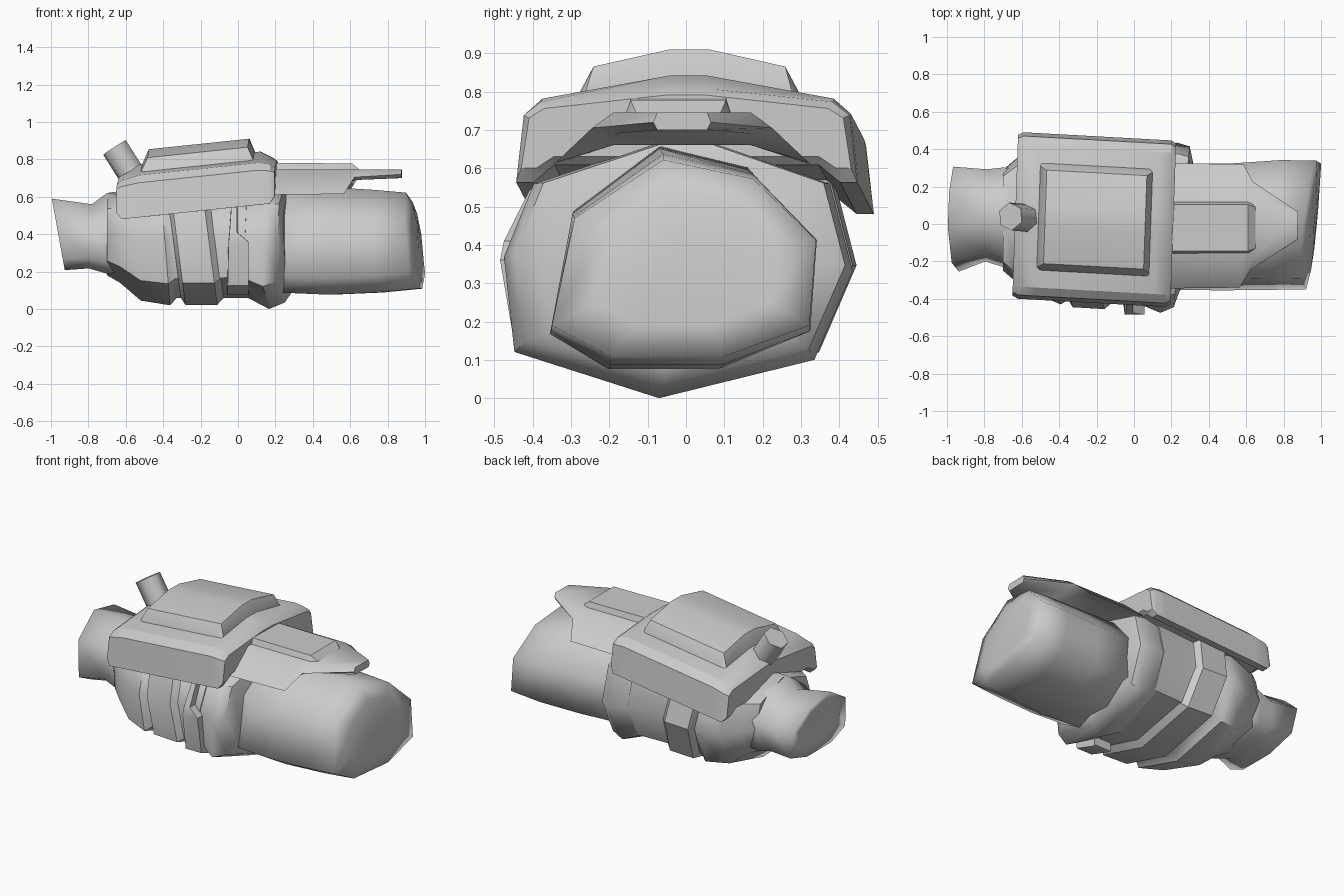
import bpy, bmesh, math
from mathutils import Vector

if "Cube" in bpy.data.objects:
    bpy.data.objects.remove(bpy.data.objects["Cube"])

grey = bpy.data.materials.new("light_grey")
grey.diffuse_color = (0.6, 0.6, 0.6, 1)
grey.use_nodes = True
grey.node_tree.nodes["Principled BSDF"].inputs["Base Color"].default_value = grey.diffuse_color

# Unit cross-sections (y, z): rounded sleeve and wide armour body
SLEEVE = [(-.17, 1), (.5, .81), (.97, .2), (.92, -.65), (.28, -.96), (-.56, -.96), (-1, -.65), (-.83, .42)]
BODY = [(.04, 1), (-.83, .62), (-1, .07), (-.94, -.65), (-.11, -1), (.78, -.71), (1, -.04), (.87, .62)]


def ring(prof, x, cy, cz, ry, rz, sz=0, sy=0):
    """Cross-section at x, leaning with height (sz) and depth (sy)."""
    return [Vector((x + sz * rz * v + sy * ry * u, cy + ry * u, cz + rz * v)) for u, v in prof]


def loft(name, rings, angle=30):
    """Skin a series of rings into one closed part."""
    bm = bmesh.new()
    vs = [[bm.verts.new(p) for p in r] for r in rings]
    n = len(vs[0])
    for a, b in zip(vs, vs[1:]):
        for i in range(n):
            j = (i + 1) % n
            bm.faces.new((a[i], a[j], b[j], b[i]))
    bm.faces.new(vs[0])
    bm.faces.new(vs[-1])
    bmesh.ops.recalc_face_normals(bm, faces=bm.faces)
    me = bpy.data.meshes.new(name)
    bm.to_mesh(me)
    bm.free()
    me.materials.append(grey)
    ob = bpy.data.objects.new(name, me)
    bpy.context.collection.objects.link(ob)
    bpy.ops.object.select_all(action='DESELECT')
    ob.select_set(True)
    bpy.context.view_layer.objects.active = ob
    bpy.ops.object.shade_smooth_by_angle(angle=math.radians(angle))
    return ob


# Front sleeve, softly shaded over its leaning, slightly domed end
loft("front_sleeve", [
    ring(SLEEVE, .15, -.01, .37, .34, .29, 0, .1),
    ring(SLEEVE, .50, -.01, .358, .345, .293, 0, .1),
    ring(SLEEVE, .75, 0, .357, .352, .28, -.06, .1),
    ring(SLEEVE, .94, 0, .36, .35, .262, -.13, .12),
    ring(SLEEVE, .96, 0, .365, .24, .18, -.10, .10),
    ring(SLEEVE, .968, 0, .37, .08, .06, -.08, .08)], 180)

# Rear sleeve with a flared, softly shaded end
loft("rear_sleeve", [
    ring(SLEEVE, -.60, .03, .40, .27, .21),
    ring(SLEEVE, -.70, .04, .40, .27, .22),
    ring(SLEEVE, -.79, .05, .385, .25, .175, .05),
    ring(SLEEVE, -.96, .03, .395, .285, .195, -.18),
    ring(SLEEVE, -.95, .03, .395, .18, .12, -.18),
    ring(SLEEVE, -.945, .03, .395, .06, .04, -.18)], 180)

# Main body shell with a groove ahead of the belt
loft("body", [
    ring(BODY, -.70, .02, .40, .27, .22),
    ring(BODY, -.63, .02, .385, .33, .245),
    ring(BODY, -.52, .01, .35, .385, .305),
    ring(BODY, -.39, 0, .35, .43, .33, -.08),
    ring(BODY, -.35, 0, .355, .405, .295, -.08),
    ring(BODY, -.10, -.01, .365, .415, .305),
    ring(BODY, .08, -.01, .37, .425, .31, 0, .1)], 50)

# Flared cuff where the body meets the front sleeve
loft("cuff", [
    ring(BODY, .05, -.01, .37, .41, .30, .04, .1),
    ring(BODY, .185, -.02, .345, .455, .345, .04, .1),
    ring(BODY, .255, -.015, .36, .43, .325, 0, .1),
    ring(BODY, .28, -.01, .365, .345, .28, -.03, .1)], 50)

# Slanted belt around the body
loft("belt", [
    ring(BODY, -.345, 0, .36, .41, .30, -.13),
    ring(BODY, -.325, 0, .36, .445, .338, -.13),
    ring(BODY, -.155, -.01, .36, .445, .338, -.13),
    ring(BODY, -.115, -.01, .36, .405, .30, -.13)], 35)

# Side tab on the body
loft("side_tab", [[Vector((xa, -.28, z)), Vector((xa + .005, y, z)), Vector((xb - .005, y, z)), Vector((xb, -.28, z))]
                  for z, xa, xb, y in ((.075, -.06, .06, -.30), (.125, -.06, .06, -.445),
                                       (.36, -.055, .06, -.485), (.41, -.05, .0, -.475),
                                       (.56, -.04, .0, -.40))], 30)


def tilt(points, x):
    """Place a (y, z) section on the tilted top shield."""
    return [Vector((x + .035 * y, y + .012 - .055 * x, z + .105 * (x - .2))) for y, z in points]


def mirrored(half):
    return half + [(-y, z) for y, z in reversed(half)]


# Large top shield with side skirts, its crown falling away at both ends
shield = mirrored([(.345, .61), (.40, .565), (.445, .565), (.425, .75), (.38, .79), (.05, .85)])
edge = mirrored([(.345, .61), (.40, .565), (.445, .565), (.425, .74), (.38, .775), (.05, .81)])
low = mirrored([(.345, .63), (.39, .60), (.43, .60), (.41, .73), (.37, .755), (.05, .79)])
loft("top_shield", [tilt(low, -.635), tilt(edge, -.605), tilt(shield, -.52),
                    tilt(shield, .12), tilt(edge, .185), tilt(low, .21)])

# Raised panel on the shield
panel = mirrored([(.29, .78), (.285, .815), (.25, .88), (.05, .925)])
panel_low = mirrored([(.29, .75), (.285, .80), (.27, .81), (.05, .85)])
loft("shield_panel", [tilt(panel_low, -.51), tilt(panel, -.475), tilt(panel, .06), tilt(panel_low, .09)])


def guard_section(x, w, zl, t, zt, zb):
    pts = [(-w, zl), (-t, zt), (t, zt), (w, zl), (t, zb), (-t, zb)]
    return [Vector((x + .03 * y, y - .01, z)) for y, z in pts]


# Pointed guard above the front sleeve, with its raised panel
loft("sleeve_guard", [
    guard_section(.15, .335, .61, .18, .745, .66),
    guard_section(.575, .33, .615, .18, .745, .66),
    guard_section(.63, .235, .705, .18, .745, .69),
    guard_section(.875, .075, .72, .065, .745, .70)], 50)
loft("guard_panel", [[Vector((x, y - .02, z)) for y, z in ((-w - .02, .72), (-w, zt), (w, zt), (w + .02, .72))]
                     for x, w, zt in ((.15, .125, .782), (.61, .125, .778), (.65, .11, .745))])

# Six-sided stub leaning back behind the shield
top, base = Vector((-.66, .04, .863)), Vector((-.55, .03, .69))
turn = (top - base).to_track_quat('Z', 'Y').to_matrix()
loft("stub", [[p + turn @ Vector((.075 * math.cos(a), .078 * math.sin(a), 0))
               for a in (math.pi * k / 3 + .2 for k in range(6))] for p in (base, top)], 62)
